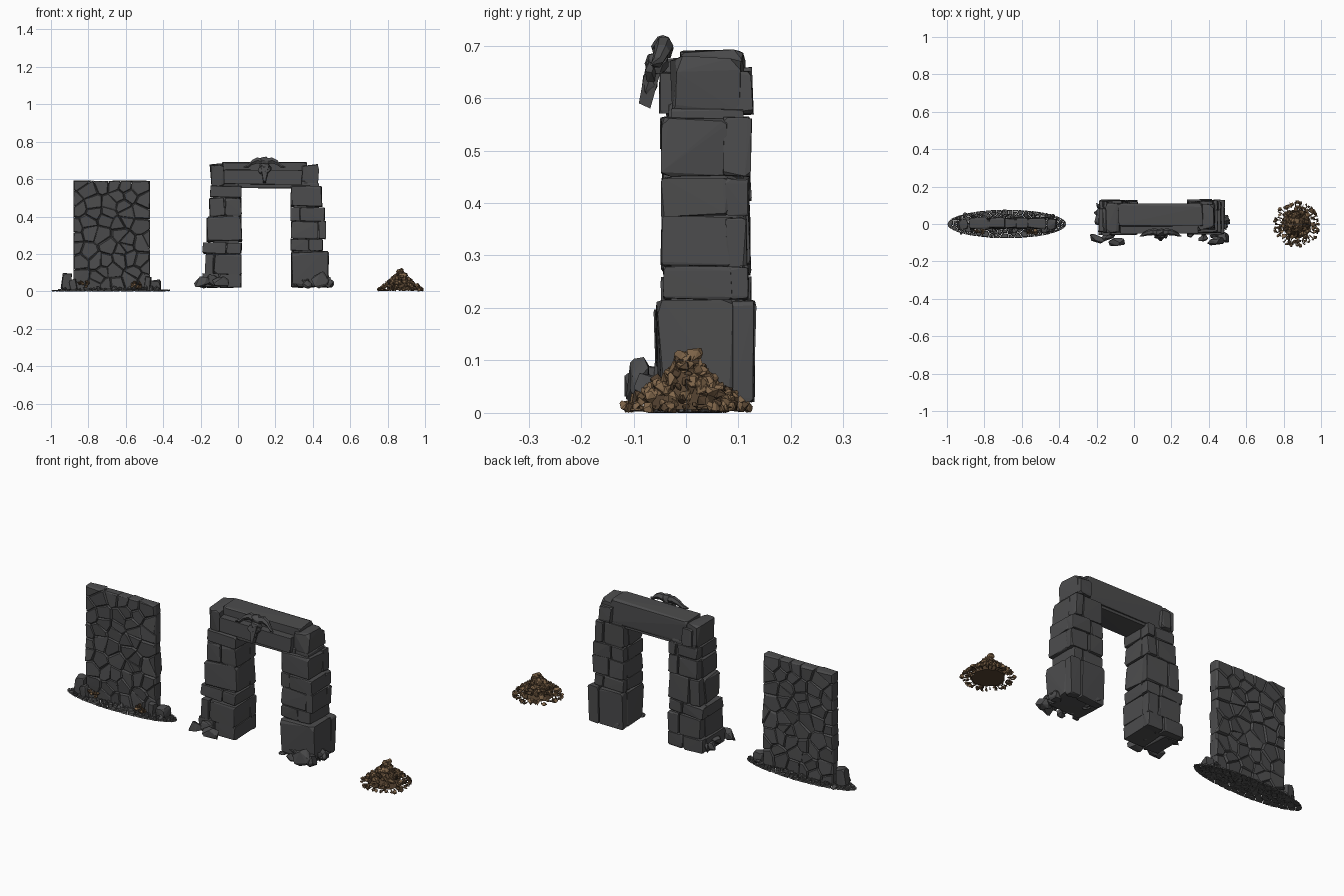
import bpy, bmesh, math, random
from mathutils import Vector, Matrix, Euler

if "Cube" in bpy.data.objects:
    bpy.data.objects.remove(bpy.data.objects["Cube"])

random.seed(7)
R = random.uniform


def material(name, rgb):
    m = bpy.data.materials.new(name)
    m.diffuse_color = (*rgb, 1)
    m.use_nodes = True
    m.node_tree.nodes["Principled BSDF"].inputs["Base Color"].default_value = m.diffuse_color
    return m


STONE = material("dark grey stone", (0.072, 0.072, 0.074))
GRAVEL = material("grey gravel", (0.085, 0.085, 0.085))
TAN = material("tan brown rock", (0.22, 0.135, 0.07))
BROWN = material("dark brown earth", (0.09, 0.055, 0.03))


def finish(name, bm, *mats):
    bmesh.ops.recalc_face_normals(bm, faces=bm.faces)
    me = bpy.data.meshes.new(name)
    bm.to_mesh(me)
    bm.free()
    for m in mats:
        me.materials.append(m)
    ob = bpy.data.objects.new(name, me)
    bpy.context.collection.objects.link(ob)
    return ob


def hull(bm, pts, mat=0):
    """Add the convex hull of the points to bm."""
    verts = [bm.verts.new(p) for p in pts]
    res = bmesh.ops.convex_hull(bm, input=verts)
    for g in res["geom"]:
        if isinstance(g, bmesh.types.BMFace):
            g.material_index = mat
    dead = {g for g in res["geom_interior"] + res["geom_unused"] if isinstance(g, bmesh.types.BMVert)}
    bmesh.ops.delete(bm, geom=list(dead), context='VERTS')


def block(bm, x0, x1, y0, y1, z0, z1, rough=0.16, turn=0.04):
    """Roughly hewn block: every corner is chipped by a random amount."""
    c = Vector((x0 + x1, y0 + y1, z0 + z1)) / 2
    h = Vector((x1 - x0, y1 - y0, z1 - z0)) / 2
    s = min(h)
    rot = Euler((R(-turn, turn), R(-turn, turn), R(-turn, turn))).to_matrix()
    pts = []
    for sx in (-1, 1):
        for sy in (-1, 1):
            for sz in (-1, 1):
                for a in range(3):
                    d = [s * R(0, rough) for _ in range(3)]
                    d[a] = s * R(rough, rough * 2.6)
                    pts.append(c + rot @ Vector((sx * (h.x - d[0]), sy * (h.y - d[1]), sz * (h.z - d[2]))))
    hull(bm, pts)


def chip(bm, c, size, mat=0, n=11, rot=None):
    """Small random rock inside an ellipsoid."""
    rot = rot or Euler((R(0, 6), R(0, 6), R(0, 6))).to_matrix()
    pts = []
    for _ in range(n):
        v = Vector((R(-1, 1), R(-1, 1), R(-1, 1))).normalized()
        pts.append(Vector(c) + rot @ Vector((v.x * size[0], v.y * size[1], v.z * size[2])))
    low = min(p.z for p in pts)
    if low < 0:
        pts = [p - Vector((0, 0, low)) for p in pts]
    hull(bm, pts, mat)


def cells(seeds, outline):
    """Clip the outline polygon into one crack-pattern cell per seed."""
    for i, s in enumerate(seeds):
        poly = outline
        for j, t in enumerate(seeds):
            if i == j or not poly:
                continue
            n, m = t - s, (s + t) / 2
            out = []
            for a, b in zip(poly, poly[1:] + poly[:1]):
                da, db = (a - m).dot(n), (b - m).dot(n)
                if da <= 0:
                    out.append(a)
                if da * db < 0:
                    out.append(a.lerp(b, da / (da - db)))
            poly = out
        if len(poly) > 2:
            yield sum(poly, Vector((0, 0))) / len(poly), poly


# ---- cracked stone wall
bm = bmesh.new()
X0, X1, Z0, Z1 = -0.88, -0.47, 0.005, 0.592
rect = [Vector(p) for p in ((X0, Z0), (X1, Z0), (X1, Z1), (X0, Z1))]
seeds = [Vector((X0 + (i + R(0.02, 0.98)) * 0.41 / 6, Z0 + (k + R(0.02, 0.98)) * 0.587 / 9))
         for i in range(6) for k in range(9)]
for c, poly in cells(seeds, rect):
    pts = []
    for side in (-1, 1):
        tx, tz, t = R(-0.09, 0.09), R(-0.09, 0.09), R(0.023, 0.029)
        for p in poly:
            d = p - c
            q = c + d * R(0.8, 0.9)
            pts.append((q.x, 0.003 + side * t + d.x * tx + d.y * tz, q.y))
            q = c + d * R(0.965, 0.995)
            pts.append((q.x, 0.003 + side * 0.018, q.y))
    hull(bm, pts)
block(bm, X0 + 0.008, X1 - 0.008, -0.014, 0.02, 0.01, 0.575, 0.05, 0)
finish("cracked_wall", bm, STONE)

# ---- gravel bed under the wall
bm = bmesh.new()
oval = [Vector((-0.68 + 0.318 * math.cos(a), 0.077 * math.sin(a)))
        for a in (i * math.tau / 40 for i in range(40))]
seeds = []
for _ in range(190):
    a, r = R(0, math.tau), math.sqrt(R(0, 1))
    seeds.append(Vector((-0.68 + 0.318 * r * math.cos(a), 0.077 * r * math.sin(a))))
for c, poly in cells(seeds, oval):
    r = math.hypot((c.x + 0.68) / 0.318, c.y / 0.077)
    top = 0.006 + 0.014 * max(0, 1 - r) + R(0, 0.004)
    pts = []
    for p in poly:
        q, w = c + (p - c) * 0.93, c + (p - c) * 0.7
        pts += [(q.x, q.y, R(0, 0.003)), (w.x, w.y, top)]
    hull(bm, pts)
finish("gravel_bed", bm, GRAVEL)

# ---- loose stones around the wall
bm = bmesh.new()
block(bm, -0.945, -0.89, -0.03, 0.025, 0.005, 0.1, 0.3, 0.15)
block(bm, -0.9, -0.86, -0.045, 0.0, 0.005, 0.065, 0.3, 0.2)
block(bm, -0.465, -0.412, -0.03, 0.03, 0.005, 0.062, 0.3, 0.15)
block(bm, -0.5, -0.465, -0.045, -0.01, 0.005, 0.08, 0.3, 0.15)
for _ in range(45):
    x, s = R(-0.93, -0.43), R(0.006, 0.014)
    chip(bm, (x, random.choice((-1, 1)) * R(0.028, 0.05), 0.012), (s * 1.5, s, s))
for cx in (-0.83, -0.545):
    for _ in range(11):
        s = R(0.006, 0.014)
        chip(bm, (cx + R(-0.035, 0.035), R(-0.05, -0.03), R(0.02, 0.05)), (s, s, s), random.choice((1, 2)))
finish("wall_rubble", bm, STONE, TAN, BROWN)

# ---- gate pillars: (z0, z1, outer x, optional split x)
left = [(0.02, 0.095, -0.19, -0.1), (0.09, 0.2, -0.175, -0.13), (0.2, 0.262, -0.19, -0.06),
        (0.262, 0.4, -0.17, None), (0.4, 0.5, -0.155, -0.07), (0.5, 0.565, -0.15, None)]
right = [(0.02, 0.215, 0.485, None), (0.215, 0.28, 0.455, 0.38), (0.28, 0.375, 0.47, 0.43),
         (0.375, 0.45, 0.465, 0.33), (0.45, 0.565, 0.45, None)]
for name, rows, inner in (("left_pillar", left, 0.02), ("right_pillar", right, 0.28)):
    bm = bmesh.new()
    for z0, z1, outer, split in rows:
        lo, hi = sorted((inner, outer))
        base = 0.015 if z0 < 0.1 else 0
        yb = 0.085 + R(-0.012, 0.012)
        xs = [lo, split, hi] if split else [lo, hi]
        for a, b in zip(xs, xs[1:]):
            block(bm, a, b, -0.046 - base + R(-0.004, 0.006), yb, z0, z1, 0.15)
        # smaller stones at the rear
        m = (lo + hi) / 2 + R(-0.04, 0.04)
        for a, b in ((lo, m), (m, hi)):
            block(bm, a + 0.004, b, yb - 0.01, 0.122 + base * 0.7 + R(-0.006, 0.004), z0, z1, 0.22)
    lo, hi = sorted((inner, rows[-1][2]))
    block(bm, lo + 0.016, hi - 0.016, -0.03, 0.11, 0.03, 0.58, 0.05, 0)  # filling core
    # broken foot
    sgn = -1 if inner < 0.1 else 1
    for k in range(9):
        s = R(0.018, 0.03)
        chip(bm, (inner + sgn * R(0.02, 0.2), R(-0.06, 0.115), 0.045), (s * 1.3, s, 0.026))
    for z in (0.055, 0.04):
        chip(bm, (inner + sgn * R(0.2, 0.21), R(0.0, 0.1), z), (0.036, 0.035, 0.026), 0, 16, Matrix.Identity(3))
    finish(name, bm, STONE)

# ---- fallen shards in front of the pillars
bm = bmesh.new()
for cx, cy, cz, sx, sy, sz, lean in ((-0.2, -0.08, 0.05, 0.052, 0.026, 0.032, -0.2),
                                     (-0.09, -0.098, 0.05, 0.05, 0.026, 0.034, 0.15),
                                     (-0.14, -0.07, 0.06, 0.04, 0.02, 0.035, 0.3),
                                     (0.44, -0.096, 0.062, 0.05, 0.022, 0.05, 0.2),
                                     (0.48, -0.072, 0.048, 0.042, 0.03, 0.035, -0.2),
                                     (0.37, -0.075, 0.04, 0.03, 0.02, 0.025, 0.3),
                                     (0.3, -0.058, 0.03, 0.02, 0.015, 0.012, 0.1)):
    chip(bm, (cx, cy, cz), (sx, sy, sz), 0, 20, Euler((-0.25, lean, lean)).to_matrix())
finish("fallen_shards", bm, STONE)

# ---- lintel: rear beam, front beam, under ledge and end caps
bm = bmesh.new()
block(bm, -0.085, 0.37, -0.015, 0.112, 0.562, 0.692, 0.14, 0.006)
block(bm, -0.075, 0.345, -0.052, 0.02, 0.57, 0.652, 0.12, 0.006)
block(bm, 0.0, 0.36, -0.035, 0.1, 0.55, 0.59, 0.15, 0.008)
block(bm, -0.15, -0.07, -0.045, 0.118, 0.56, 0.682, 0.3, 0.05)
block(bm, -0.12, -0.06, 0.06, 0.13, 0.565, 0.66, 0.25, 0.05)
block(bm, 0.338, 0.432, -0.03, 0.112, 0.56, 0.68, 0.26, 0.05)
block(bm, 0.35, 0.425, 0.06, 0.128, 0.565, 0.655, 0.25, 0.05)
finish("lintel", bm, STONE)

# ---- horned ornament on the lintel
bm = bmesh.new()
for y, z, w, d in ((-0.045, 0.695, 0.034, 0.022), (-0.055, 0.665, 0.036, 0.024), (-0.07, 0.625, 0.018, 0.016)):
    chip(bm, (0.142, y, z), (w, d, 0.026), 0, 22, Matrix.Identity(3))
hull(bm, [(0.142 + s * x, y, z) for s in (-1, 1) for x, y, z in
          ((0.022, -0.04, 0.68), (0.02, -0.075, 0.67), (0.006, -0.09, 0.59), (0.007, -0.068, 0.58))])
path = [(0.015, -0.045, 0.695, 0.019), (0.04, -0.042, 0.7, 0.018), (0.068, -0.046, 0.688, 0.015),
        (0.09, -0.055, 0.668, 0.011), (0.112, -0.066, 0.664, 0.002)]
for s in (-1, 1):
    for a, b in zip(path, path[1:]):
        pts = []
        for x, y, z, r in (a, b):
            pts += [(0.142 + s * x, y + r * math.cos(t), z + r * math.sin(t))
                    for t in (i * math.tau / 6 for i in range(6))]
        hull(bm, pts)
    # cheek ridges
    chip(bm, (0.142 + s * 0.024, -0.068, 0.648), (0.012, 0.012, 0.024), 0, 14, Matrix.Rotation(s * 0.4, 3, 'Y'))
finish("horned_ornament", bm, STONE)

# ---- brown rubble pile
bm = bmesh.new()
PX = 0.87
hull(bm, [(PX + r * math.cos(i), r * math.sin(i), z) for r, z in ((0.08, 0.006), (0.05, 0.05), (0.016, 0.095))
          for i in (k * math.tau / 9 for k in range(9))], 1)
chip(bm, (PX, 0.015, 0.112), (0.02, 0.019, 0.017), 0, 18, Matrix.Identity(3))
for k in range(210):
    h = R(0, 1) ** 1.5
    r = 0.112 * (1 - h) ** 1.15 + 0.008
    s = R(0.007, 0.014) * (1 + 0.35 * h)
    a = k * 2.39996
    chip(bm, (PX + r * math.cos(a), r * math.sin(a), 0.008 + 0.095 * h),
         (s * 1.15, s, s * 0.85), 0 if R(0, 1) < 0.68 else 1)
# splinters radiating over the ground
for k in range(34):
    a, r = k * math.tau / 34 + R(-0.06, 0.06), R(0.095, 0.107)
    chip(bm, (PX + r * math.cos(a), r * math.sin(a), R(0.005, 0.012)), (0.02, 0.004, 0.004),
         k % 2, 12, Matrix.Rotation(a, 3, 'Z'))
finish("rubble_pile", bm, TAN, BROWN)
